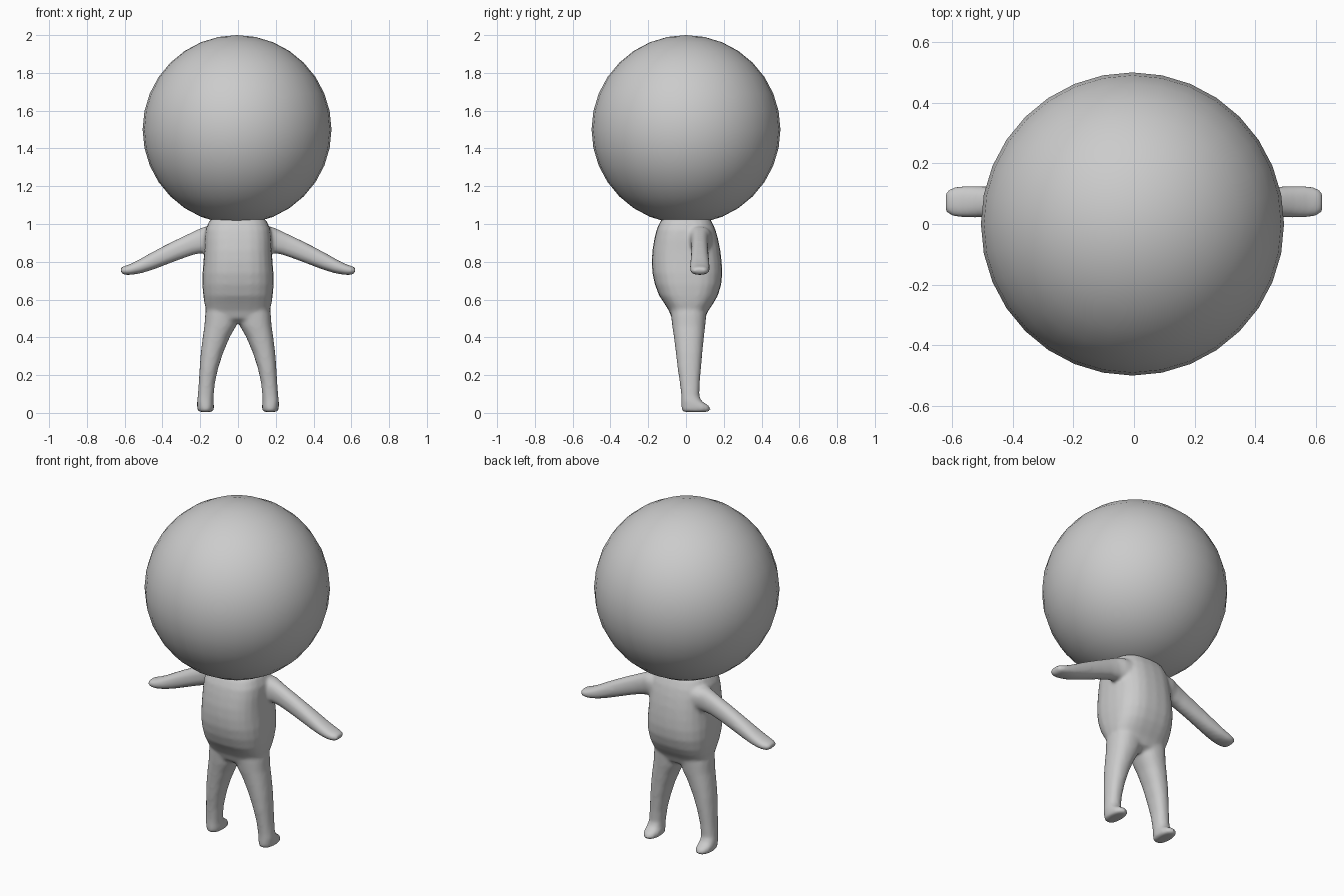
import bpy, bmesh, math
from mathutils import Vector

if "Cube" in bpy.data.objects:
    bpy.data.objects.remove(bpy.data.objects["Cube"])

grey = bpy.data.materials.new("plain_grey")
grey.diffuse_color = (0.6, 0.6, 0.6, 1)
grey.use_nodes = True
grey.node_tree.nodes["Principled BSDF"].inputs["Base Color"].default_value = grey.diffuse_color


def loft(bm, rings, power=2.0, n=24):
    """Capped loft; each ring is (centre, half axis u, half axis v)."""
    loops = []
    for c, u, v in rings:
        loop = []
        for i in range(n):
            a = 2 * math.pi * i / n
            ca, sa = math.cos(a), math.sin(a)
            p = math.copysign(abs(ca) ** (2 / power), ca)
            q = math.copysign(abs(sa) ** (2 / power), sa)
            loop.append(bm.verts.new(Vector(c) + Vector(u) * p + Vector(v) * q))
        loops.append(loop)
    for a, b in zip(loops, loops[1:]):
        for i in range(n):
            j = (i + 1) % n
            bm.faces.new((a[i], a[j], b[j], b[i]))
    bm.faces.new(loops[0][::-1])
    bm.faces.new(loops[-1])


def upright(z, x0, x1, y0, y1, s=1, tilt=0.0):
    """Level ring from its extents; tilt raises the toe side."""
    return ((s * (x0 + x1) / 2, (y0 + y1) / 2, z),
            ((x1 - x0) / 2, 0, 0), (0, (y1 - y0) / 2, tilt))


bm = bmesh.new()

# Torso: boxy barrel, z / half width / back and front depth
torso = [(0.475, .08, -.04, .06), (0.50, .145, -.075, .10), (0.54, .168, -.09, .118),
         (0.58, .178, -.115, .145), (0.62, .184, -.142, .168), (0.68, .189, -.165, .187),
         (0.74, .188, -.178, .192), (0.80, .183, -.181, .189), (0.86, .179, -.178, .182),
         (0.92, .177, -.168, .170), (0.97, .172, -.156, .156), (1.01, .155, -.138, .138),
         (1.028, .142, -.126, .126)]
loft(bm, [upright(z, -w, w, y0, y1) for z, w, y0, y1 in torso], 2.7)

# Legs with small feet: z / inner x / outer x / y range
leg = [(0.005, .135, .208, -.018, .120), (0.02, .127, .216, -.024, .131),
       (0.04, .127, .217, -.025, .120), (0.06, .130, .217, -.024, .085),
       (0.09, .129, .213, -.025, .070), (0.16, .122, .208, -.033, .073),
       (0.24, .104, .203, -.045, .080), (0.32, .078, .197, -.054, .087),
       (0.40, .044, .187, -.064, .095), (0.46, .010, .178, -.073, .102),
       (0.52, -.010, .174, -.080, .108), (0.58, .000, .165, -.080, .108)]
# Arms: x / z centre / half height / half depth
arm = [(0.10, .920, .068, .070), (0.16, .917, .068, .062), (0.20, .908, .061, .049),
       (0.25, .892, .054, .045), (0.32, .863, .050, .045), (0.39, .832, .046, .047),
       (0.46, .800, .041, .050), (0.52, .774, .034, .053), (0.57, .758, .027, .053),
       (0.605, .752, .022, .046), (0.62, .750, .015, .034)]
for s in (-1, 1):
    loft(bm, [upright(*r, s) for r in leg], 2.3)
    loft(bm, [((s * x, .073, z), (0, d, 0), (s * h * .3, 0, h)) for x, z, h, d in arm], 2.3)
bmesh.ops.recalc_face_normals(bm, faces=bm.faces)

mesh = bpy.data.meshes.new("body")
bm.to_mesh(mesh)
bm.free()
body = bpy.data.objects.new("body", mesh)
bpy.context.collection.objects.link(body)
mesh.materials.append(grey)

# Fuse limbs and torso into one soft skin
remesh = body.modifiers.new("fuse", 'REMESH')
remesh.mode = 'VOXEL'
remesh.voxel_size = 0.01
remesh.use_smooth_shade = True
soften = body.modifiers.new("soften", 'SMOOTH')
soften.factor = 0.5
soften.iterations = 7

# Head: large ball
bpy.ops.mesh.primitive_uv_sphere_add(segments=32, ring_count=16, radius=0.5,
                                     location=(-0.005, 0, 1.5))
head = bpy.context.object
head.name = "head"
head.data.materials.append(grey)
bpy.ops.object.shade_smooth()
